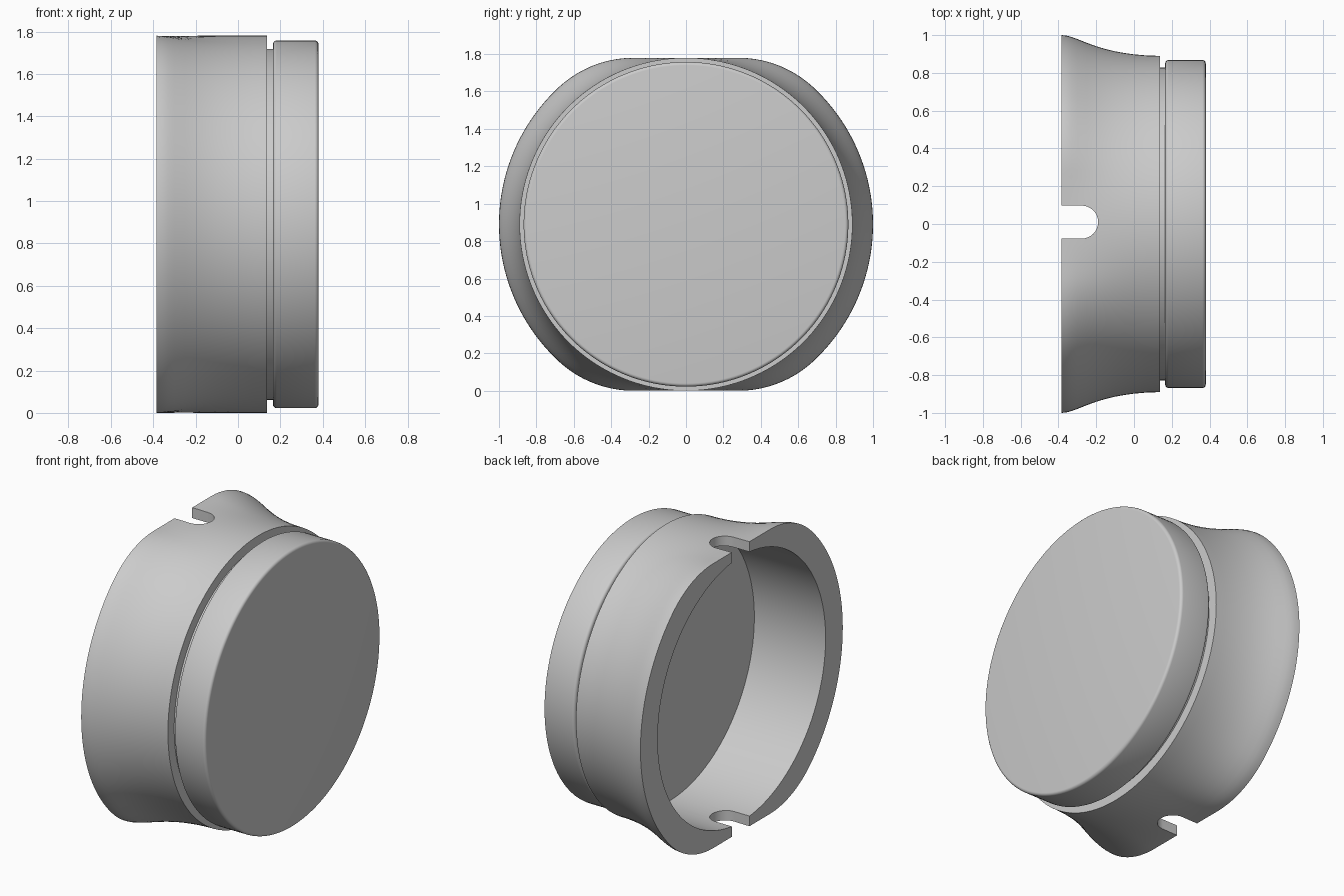
import bpy, bmesh, math

if "Cube" in bpy.data.objects:
    bpy.data.objects.remove(bpy.data.objects["Cube"])

CZ = 0.89     # height of the axis
N = 160       # segments around
R0 = 0.89     # round end radius of the housing


def oval(a):
    """Radius of the flared end: unit circle, flat top/bottom, filleted corners."""
    c, s = abs(math.cos(a)), abs(math.sin(a))
    cx, cz, rho = 0.28, 0.301, 0.589
    if s > 0.5 and R0 * c / s <= cx:
        return R0 / s
    if math.atan2(s, c) < math.atan2(cz, cx):
        return 1.0
    b = cx * c + cz * s
    return b + math.sqrt(b * b - cx * cx - cz * cz + rho * rho)


def skin(name, rings):
    """Closed solid from (x, radius function) rings around the x axis."""
    bm = bmesh.new()
    loops = []
    for x, rad in rings:
        loop = []
        for i in range(N):
            a = 2 * math.pi * i / N
            r = rad(a)
            loop.append(bm.verts.new((x, r * math.cos(a), CZ + r * math.sin(a))))
        loops.append(loop)
    for p, q in zip(loops, loops[1:]):
        for i in range(N):
            j = (i + 1) % N
            bm.faces.new((p[i], p[j], q[j], q[i]))
    bm.faces.new(loops[0])
    bm.faces.new(loops[-1])
    return finish(name, bm)


def finish(name, bm):
    bmesh.ops.recalc_face_normals(bm, faces=bm.faces)
    me = bpy.data.meshes.new(name)
    bm.to_mesh(me)
    bm.free()
    ob = bpy.data.objects.new(name, me)
    bpy.context.collection.objects.link(ob)
    return ob


def circle(r):
    return lambda a: r


def flare(w):
    """Blend between round end and oval end; w is the half width in y."""
    t = (w - R0) / (1 - R0)
    return lambda a: R0 + t * (oval(a) - R0)


def smooth(ob):
    bpy.ops.object.select_all(action='DESELECT')
    ob.select_set(True)
    bpy.context.view_layer.objects.active = ob
    bpy.ops.object.shade_smooth_by_angle(angle=math.radians(30))


# Housing: bore floor, bore wall, flat rim, flared outside, front face
profile = [(-0.385, 1.0), (-0.36, 0.998), (-0.33, 0.990), (-0.30, 0.979),
           (-0.25, 0.959), (-0.20, 0.941), (-0.15, 0.926), (-0.10, 0.914),
           (-0.05, 0.905), (0.0, 0.898), (0.07, 0.892), (0.138, 0.89)]
housing = skin("flared_housing",
               [(0.108, circle(0.83)), (-0.385, circle(0.83))]
               + [(x, flare(w)) for x, w in profile])

# Slot cutter: round-ended notch through the top and bottom walls
bm = bmesh.new()
yc, hw, xe = 0.01, 0.0875, -0.19
pts = [(-0.5, yc - hw)]
for k in range(17):
    a = -math.pi / 2 + math.pi * k / 16
    pts.append((xe - hw + hw * math.cos(a), yc + hw * math.sin(a)))
pts.append((-0.5, yc + hw))
face = bm.faces.new([bm.verts.new((x, y, -0.2)) for x, y in pts])
ext = bmesh.ops.extrude_face_region(bm, geom=[face])
bmesh.ops.translate(bm, vec=(0, 0, 2.2),
                    verts=[v for v in ext["geom"] if isinstance(v, bmesh.types.BMVert)])
cutter = finish("slot_cutter", bm)
cutter.hide_render = True

mod = housing.modifiers.new("slots", 'BOOLEAN')
mod.operation = 'DIFFERENCE'
mod.solver = 'EXACT'
mod.object = cutter
bpy.context.view_layer.objects.active = housing
housing.select_set(True)
bpy.ops.object.modifier_apply(modifier=mod.name)
bpy.data.objects.remove(cutter)
smooth(housing)

# Front cap: recessed neck and a disc with rounded edges
cap_profile = [(0.125, 0.828), (0.165, 0.828)]
r, b = 0.868, 0.018
for k in range(6):
    a = math.pi / 2 * k / 5
    cap_profile.append((0.165 + b * (1 - math.sin(a)), r - b * (1 - math.cos(a)))[:2])
edge = [(0.165 + b - b * math.cos(t), r - b + b * math.sin(t))
        for t in (math.pi / 2 * k / 5 for k in range(6))]
edge += [(0.38 - b + b * math.sin(t), r - b + b * math.cos(t))
         for t in (math.pi / 2 * k / 5 for k in range(6))]
cap_profile = cap_profile[:2] + edge
cap = skin("front_cap", [(x, circle(rr)) for x, rr in cap_profile])
smooth(cap)
